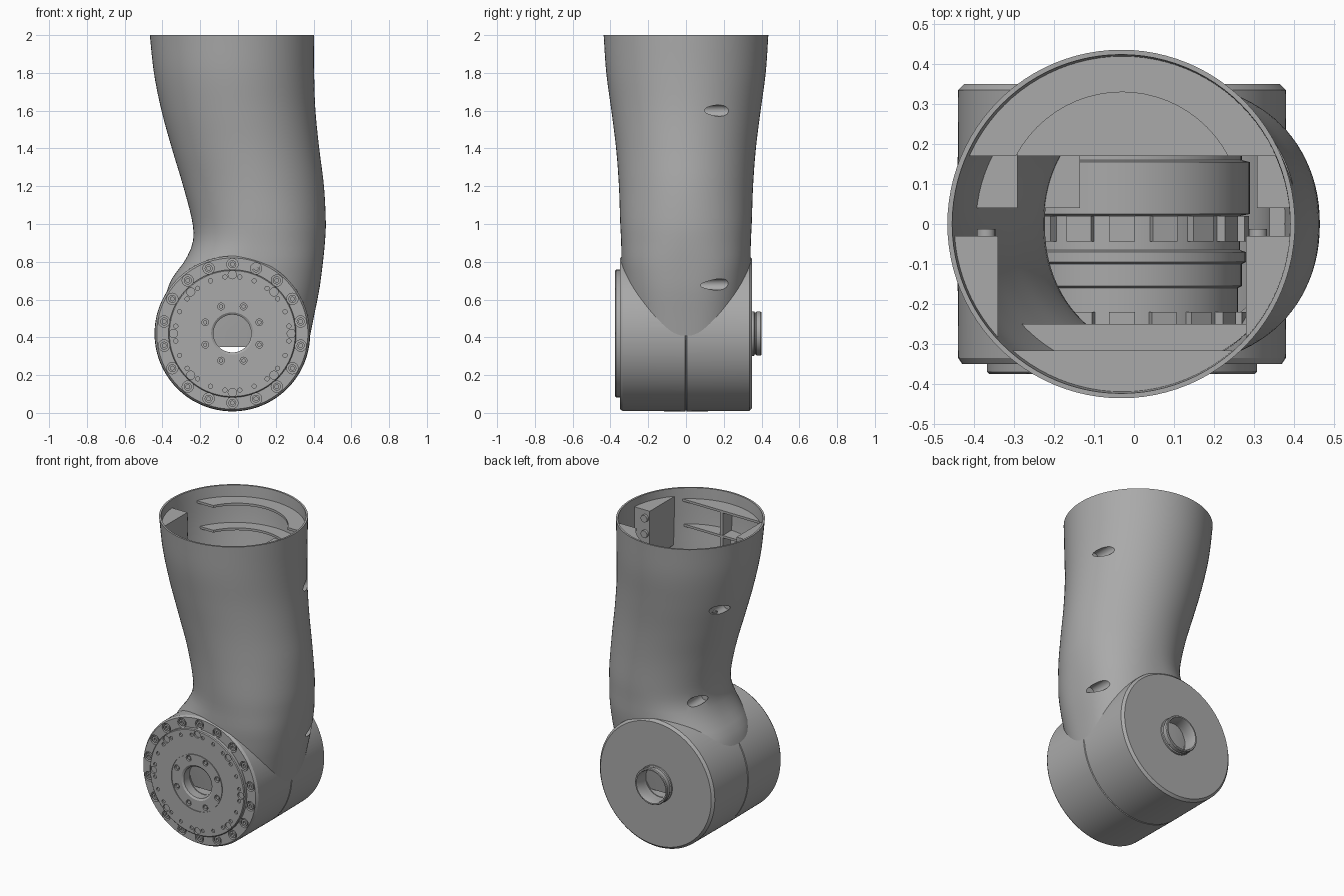
import bpy, bmesh, math
from mathutils import Matrix, Vector

cube = bpy.data.objects.get("Cube")
if cube:
    bpy.data.objects.remove(cube, do_unlink=True)

grey = bpy.data.materials.new("machined grey")
grey.use_nodes = True
grey.diffuse_color = (0.4, 0.4, 0.4, 1)
grey.node_tree.nodes["Principled BSDF"].inputs["Base Color"].default_value = (0.4, 0.4, 0.4, 1)

AXIS = Vector((-0.03, 0, 0.42))   # centre of the joint, which turns about y
# Tube sections: height, left edge, right edge, half depth, squareness
SECTIONS = [
    (0.35, -0.39, 0.37, 0.30, 2.5), (0.5, -0.405, 0.40, 0.32, 2.5),
    (0.65, -0.375, 0.43, 0.335, 2.5), (0.72, -0.345, 0.44, 0.338, 2.5),
    (0.8, -0.285, 0.45, 0.342, 2.4), (0.9, -0.24, 0.46, 0.343, 2.2),
    (1.0, -0.24, 0.465, 0.348, 2.1), (1.2, -0.29, 0.455, 0.355, 2),
    (1.4, -0.35, 0.43, 0.37, 2), (1.6, -0.405, 0.41, 0.395, 2),
    (1.8, -0.445, 0.403, 0.422, 2), (2.0, -0.467, 0.403, 0.436, 2)]


def finish(name, bm):
    bmesh.ops.recalc_face_normals(bm, faces=bm.faces)
    me = bpy.data.meshes.new(name)
    bm.to_mesh(me)
    bm.free()
    me.materials.append(grey)
    ob = bpy.data.objects.new(name, me)
    bpy.context.collection.objects.link(ob)
    return ob


def cut(ob, cutter):
    """Subtract a cutter and bake the result."""
    mod = ob.modifiers.new("cut", 'BOOLEAN')
    mod.operation, mod.solver, mod.object = 'DIFFERENCE', 'EXACT', cutter
    bpy.context.view_layer.update()
    baked = bpy.data.meshes.new_from_object(ob.evaluated_get(bpy.context.evaluated_depsgraph_get()))
    ob.modifiers.clear()
    ob.data = baked


def discard(*obs):
    for ob in obs:
        bpy.data.objects.remove(ob, do_unlink=True)


def bridge(bm, rings, cyclic):
    loops = [[bm.verts.new(p) for p in ring] for ring in rings]
    pairs = list(zip(loops, loops[1:])) + ([(loops[-1], loops[0])] if cyclic else [])
    for a, b in pairs:
        for i in range(len(a)):
            j = (i + 1) % len(a)
            bm.faces.new((a[i], a[j], b[j], b[i]))
    if not cyclic:
        bm.faces.new(loops[0])
        bm.faces.new(loops[-1])


def lathe(name, profile, segments=96):
    """Turn a closed (radius, y) outline about the joint axis."""
    bm = bmesh.new()
    turns = [2 * math.pi * i / segments for i in range(segments)]
    bridge(bm, [[AXIS + Vector((r * math.sin(t), y, r * math.cos(t))) for t in turns]
                for r, y in profile], True)
    return finish(name, bm)


def section_values(z):
    last = len(SECTIONS) - 1
    i = max(k for k in range(last) if SECTIONS[k][0] <= z + 1e-6)
    p, q = SECTIONS[i], SECTIONS[i + 1]
    o, s = SECTIONS[max(i - 1, 0)], SECTIONS[min(i + 2, last)]
    h = q[0] - p[0]
    t = (z - p[0]) / h
    out = []
    for k in range(1, 5):
        m0 = (q[k] - o[k]) / (q[0] - o[0]) * h
        m1 = (s[k] - p[k]) / (s[0] - p[0]) * h
        out.append((2*t**3 - 3*t*t + 1) * p[k] + (t**3 - 2*t*t + t) * m0
                   + (3*t*t - 2*t**3) * q[k] + (t**3 - t*t) * m1)
    return out


def section(z, inset=0.0, count=96):
    left, right, depth, n = section_values(z)
    ring = []
    for i in range(count):
        a = 2 * math.pi * i / count
        c, s = math.cos(a), math.sin(a)
        ring.append(Vector(((left + right) / 2 + ((right - left) / 2 - inset) * math.copysign(abs(c) ** (2 / n), c),
                            (depth - inset) * math.copysign(abs(s) ** (2 / n), s), z)))
    return ring


def heights(z0, z1, step=0.04):
    n = max(1, round((z1 - z0) / step))
    return [z0 + (z1 - z0) * i / n for i in range(n + 1)]


def tube_slice(name, z0, z1, planes=(), inset=0.006):
    """Solid piece filling the tube, kept on the side each plane faces."""
    bm = bmesh.new()
    bridge(bm, [section(z, inset) for z in heights(z0, z1)], False)
    for point, normal in planes:
        res = bmesh.ops.bisect_plane(bm, geom=bm.verts[:] + bm.edges[:] + bm.faces[:], dist=1e-6,
                                     plane_co=point, plane_no=normal, clear_inner=True)
        edges = [e for e in res["geom_cut"] if isinstance(e, bmesh.types.BMEdge)]
        bmesh.ops.holes_fill(bm, edges=edges, sides=0)
    return finish(name, bm)


def rods(name, places, sides=20):
    """Cylinders along y: (centre, radius, length)."""
    bm = bmesh.new()
    for centre, r, length in places:
        bmesh.ops.create_cone(bm, cap_ends=True, segments=sides, radius1=r, radius2=r, depth=length,
                              matrix=Matrix.Translation(centre) @ Matrix.Rotation(math.pi / 2, 4, 'X'))
    return finish(name, bm)


def circle(count, radius, y, size, length, offset=0.0):
    spots = [2 * math.pi * (i + offset) / count for i in range(count)]
    return [(AXIS + Vector((radius * math.sin(a), y, radius * math.cos(a))), size, length) for a in spots]


# Curved hollow tube
levels = heights(0.35, 2.0)
bm = bmesh.new()
bridge(bm, [section(z) for z in levels] + [section(z, 0.012) for z in reversed(levels)], True)
tube = finish("curved_tube", bm)

# Joint housing with a fine seam around its middle, opened where the tube enters
housing = lathe("joint_housing", [
    (0.10, -0.35), (0.40, -0.35), (0.41, -0.335), (0.412, -0.004), (0.407, 0), (0.412, 0.004),
    (0.41, 0.335), (0.395, 0.35), (0.10, 0.35), (0.10, 0.31), (0.37, 0.31), (0.37, -0.31), (0.10, -0.31)], 128)
opening = tube_slice("opening_cutter", 0.45, 1.1, inset=0.012)
bores = rods("rim_bore_cutter", circle(18, 0.367, -0.35, 0.03, 0.05))
cut(housing, opening)
cut(housing, bores)
discard(opening, bores)

# Rim bolts, each with a hexagonal socket
bolts = rods("rim_bolts", circle(18, 0.367, -0.335, 0.021, 0.026))
sockets = rods("socket_cutter", circle(18, 0.367, -0.345, 0.011, 0.02), 6)
cut(bolts, sockets)
discard(sockets)

# Front flange with a hub and rings of holes
flange = lathe("front_flange", [
    (0.10, -0.34), (0.338, -0.34), (0.338, -0.37), (0.333, -0.375), (0.183, -0.375),
    (0.183, -0.370), (0.178, -0.370), (0.178, -0.375), (0.112, -0.375), (0.10, -0.367)])
holes = rods("hole_cutter", circle(8, 0.155, -0.375, 0.018, 0.03, 0.5)
             + circle(8, 0.312, -0.375, 0.022, 0.024) + circle(24, 0.302, -0.375, 0.011, 0.02, 0.5))
cut(flange, holes)
discard(holes)
rods("hub_bolts", circle(8, 0.155, -0.365, 0.012, 0.012, 0.5), 6)

# Rear collar around the through hole
lathe("rear_collar", [(0.10, 0.34), (0.118, 0.34), (0.118, 0.36), (0.112, 0.364), (0.112, 0.37),
                      (0.116, 0.374), (0.116, 0.395), (0.112, 0.40), (0.104, 0.40), (0.10, 0.39)], 64)

# Motor inside the joint, with two toothed bands
lathe("motor_body", [
    (0.10, -0.305), (0.29, -0.305), (0.29, -0.16), (0.30, -0.155), (0.30, -0.10), (0.31, -0.095),
    (0.31, -0.07), (0.295, -0.065), (0.295, 0.02), (0.32, 0.025), (0.32, 0.155), (0.30, 0.16),
    (0.30, 0.305), (0.10, 0.305)])
bm = bmesh.new()
for y, length, radius in ((-0.012, 0.064, 0.302), (-0.235, 0.03, 0.295)):
    for i in range(18):
        bmesh.ops.create_cube(bm, size=1, matrix=Matrix.Translation(AXIS)
                              @ Matrix.Rotation(i * math.tau / 18, 4, 'Y')
                              @ Matrix.Translation((0, y, radius)) @ Matrix.Diagonal((0.065, length, 0.03, 1)))
finish("motor_teeth", bm)

# Stiffening shelves inside the tube
for n, (z, front) in enumerate(((1.93, -0.317), (1.77, -0.317), (1.55, -0.25))):
    tube_slice(f"front_shelf_{n + 1}", z - 0.015, z, [((0, front, 0), (0, -1, 0))])
    shelf = tube_slice(f"back_shelf_{n + 1}", z - 0.015, z, [((0, 0.17, 0), (0, 1, 0))])
    if n < 2:
        scoop = rods("scoop_cutter", [((-0.03, 0.03, z), 0.3, 0.1)], 64)
        scoop.data.transform(Matrix.Translation((-0.03, 0.03, z)) @ Matrix.Rotation(math.pi / 2, 4, 'X')
                             @ Matrix.Translation((0.03, -0.03, -z)))
        cut(shelf, scoop)
        discard(scoop)
tube_slice("front_rib", 1.3, 1.92, [((0, -0.32, 0), (0, -1, 0)), ((-0.04, 0, 0), (1, 0, 0)),
                                   ((-0.02, 0, 0), (-1, 0, 0))])

# Clamping tabs with bolts, and the slanting bolt pockets in the tube wall
for side, word, edge, bolt_x, pockets in ((1, "left", 0.28, 0.31, (1.6, 0.68)),
                                          (-1, "right", -0.34, -0.37, (1.56, 0.93))):
    tube_slice(f"{word}_tab", 1.64, 1.95, [((edge, 0, 0), (side, 0, 0)), ((0, -0.03, 0), (0, -1, 0))])
    rods(f"{word}_tab_bolts", [((bolt_x, -0.025, z), 0.023, 0.025) for z in (1.70, 1.80, 1.90)])
    for n, z in enumerate(pockets):
        left, right, depth, power = section_values(z)
        reach = (right - left) / 2 * (1 - (0.15 / depth) ** power) ** (1 / power)
        x = (left + right) / 2 + side * (reach - 0.012)
        boss = tube_slice(f"{word}_pocket_{n + 1}", z - 0.05, z + 0.05,
                          [((x - side * 0.06, 0, 0), (side, 0, 0)), ((0, 0.04, 0), (0, 1, 0))])
        bore = rods("pocket_cutter", [((x, 0.28, z), 0.03, 0.4)], 32)
        cut(boss, bore)
        cut(tube, bore)
        discard(bore)

# Smooth round surfaces, keep edges crisp
for ob in bpy.data.objects:
    ob.select_set(ob.type == 'MESH')
bpy.context.view_layer.objects.active = tube
bpy.ops.object.shade_smooth_by_angle(angle=math.radians(30))
